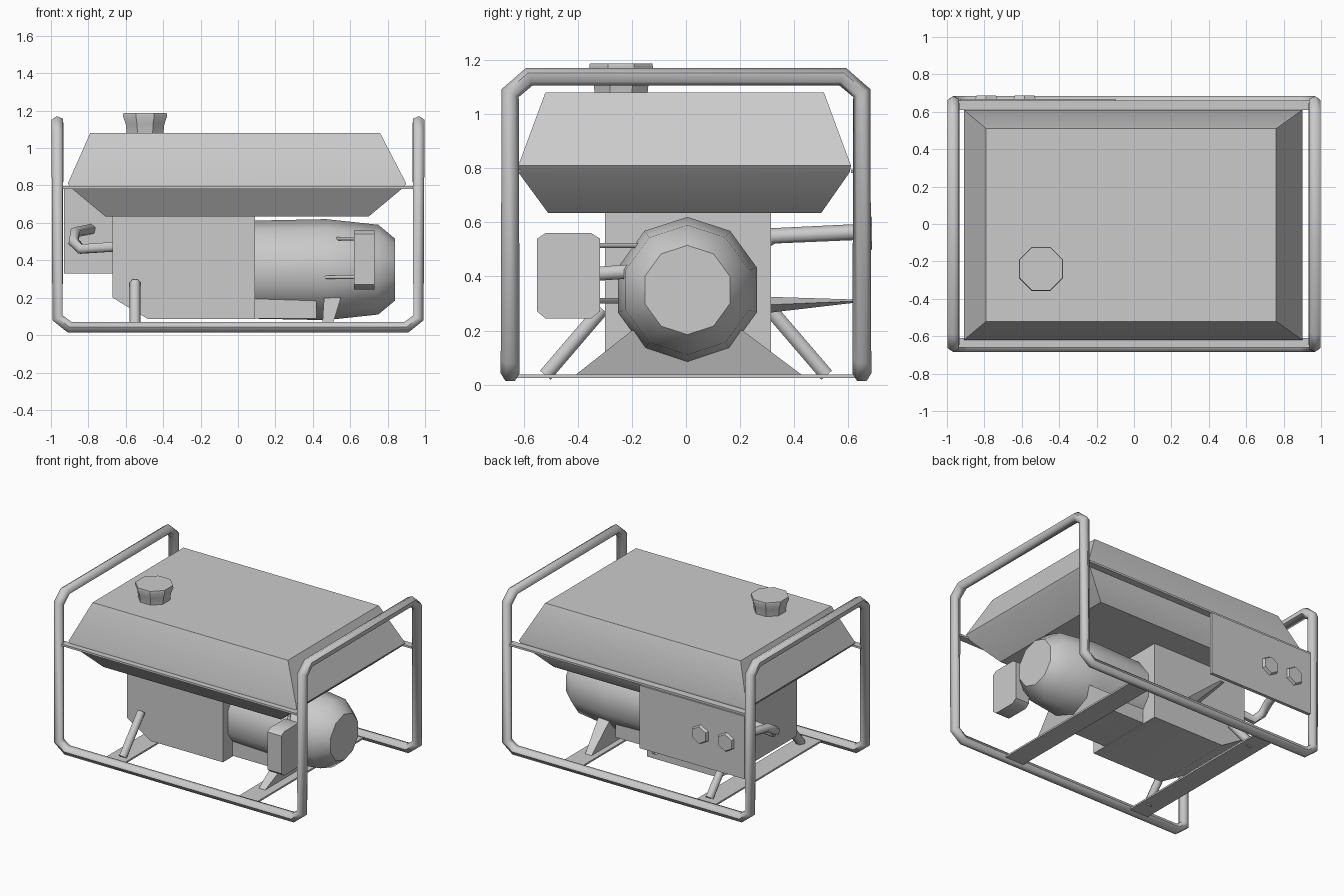
import bpy, bmesh, math
from mathutils import Vector

if "Cube" in bpy.data.objects:
    bpy.data.objects.remove(bpy.data.objects["Cube"])


def finish(ob, angle=35):
    bpy.ops.object.select_all(action='DESELECT')
    ob.select_set(True)
    bpy.context.view_layer.objects.active = ob
    if ob.type == 'CURVE':
        bpy.ops.object.convert(target='MESH')
        ob = bpy.context.object
    bpy.ops.object.shade_smooth_by_angle(angle=math.radians(angle))
    return ob


def loft(name, rings, angle=35):
    """Skin a list of equal-sized point rings and cap both ends."""
    bm = bmesh.new()
    vs = [[bm.verts.new(p) for p in r] for r in rings]
    n = len(rings[0])
    for a, b in zip(vs, vs[1:]):
        for i in range(n):
            j = (i + 1) % n
            bm.faces.new((a[i], a[j], b[j], b[i]))
    bm.faces.new(vs[0][::-1])
    bm.faces.new(vs[-1])
    bmesh.ops.recalc_face_normals(bm, faces=bm.faces)
    me = bpy.data.meshes.new(name)
    bm.to_mesh(me)
    bm.free()
    ob = bpy.data.objects.new(name, me)
    bpy.context.collection.objects.link(ob)
    return finish(ob, angle)


def rect(x0, x1, y0, y1, z):
    return [(x0, y0, z), (x1, y0, z), (x1, y1, z), (x0, y1, z)]


def box(name, x0, x1, y0, y1, z0, z1):
    return loft(name, [rect(x0, x1, y0, y1, z0), rect(x0, x1, y0, y1, z1)])


def turned(name, centre, axis, profile, sides, angle=35):
    """Rings along an axis; profile holds (offset, radius)."""
    rings = []
    for d, r in profile:
        ring = []
        for i in range(sides):
            t = 2 * math.pi * (i + .5) / sides
            c, s = r * math.cos(t), r * math.sin(t)
            p = {'x': (d, c, s), 'y': (c, d, s), 'z': (c, s, d)}[axis]
            ring.append(Vector(centre) + Vector(p))
        rings.append(ring)
    return loft(name, rings, angle)


def tube(name, pts, r, closed=False):
    cu = bpy.data.curves.new(name, 'CURVE')
    cu.dimensions = '3D'
    cu.bevel_depth = r
    cu.bevel_resolution = 1
    cu.use_fill_caps = True
    sp = cu.splines.new('POLY')
    sp.points.add(len(pts) - 1)
    for q, p in zip(sp.points, pts):
        q.co = (*p, 1)
    sp.use_cyclic_u = closed
    ob = bpy.data.objects.new(name, cu)
    bpy.context.collection.objects.link(ob)
    return finish(ob, 62)


# Roll cage: one continuous tube, two end hoops joined by two bottom rails
X, Y, B, T = .965, .65, .042, 1.138
hoop = [(.9, -Y, B), (X, -Y, B + .05), (X, -Y, T - .06), (X, -Y + .07, T)]
right = hoop + [(x, -y, z) for x, y, z in hoop[::-1]]
left = [(-x, y, z) for x, y, z in right[::-1]]
tube("tube_frame", right + left, .035, True)

# Flat rails under the tank seam
for s, n in ((-1, "front"), (1, "back")):
    box(n + "_tank_rail", -.96, .95, s * .635 - .025, s * .635 + .025, .782, .796)

# Fuel tank and cap
loft("fuel_tank", [rect(-.71, .70, -.51, .50, .635),
                   rect(-.89, .88, -.62, .605, .785),
                   rect(-.91, .90, -.62, .61, .81),
                   rect(-.79, .76, -.52, .51, 1.08)])
turned("fuel_cap", (-.497, -.24, 0), 'z',
       [(1.07, .105), (1.13, .112), (1.17, .128), (1.187, .125)], 8)

# Engine block with a chamfered lower corner
side = [(-.67, .64), (-.67, .20), (-.48, .085), (.09, .085), (.09, .64)]
loft("engine_block", [[(x, y, z) for x, z in side] for y in (-.3, .315)])

# Alternator housing
turned("alternator", (0, .005, .35), 'x',
       [(.08, .262), (.47, .27), (.75, .24), (.84, .165)], 10, 50)

# Cross members, alternator cradle and diagonal engine braces
box("engine_cross_member", -.64, -.49, -.64, .64, .025, .037)
box("alternator_cross_member", .41, .56, -.64, .64, .025, .037)
loft("alternator_cradle", [rect(.45, .50, -.41, .43, .035),
                           rect(.46, .55, -.2, .21, .2)])
box("alternator_foot", .08, .42, -.19, .2, .09, .2)
for s, n in ((-1, "front"), (1, "back")):
    tube(n + "_engine_brace", [(-.55, s * .52, .035), (-.55, s * .31, .28)], .03)

# Muffler at the front right with its brackets
muffler = [(-.55, .27), (-.52, .245), (-.35, .245), (-.318, .27),
           (-.318, .54), (-.35, .56), (-.52, .56), (-.55, .54)]
loft("muffler", [[(x, y, z) for y, z in muffler] for x in (.62, .73)], 50)
tube("upper_muffler_bracket", [(.63, -.33, .515), (.51, -.14, .515)], .011)
tube("lower_muffler_bracket", [(.63, -.33, .31), (.35, -.18, .31)], .011)
tube("muffler_inlet", [(.67, -.33, .41), (.67, -.18, .42)], .03)

# Control panel, sockets and support on the back
box("control_panel", -.93, -.1, .645, .668, .33, .78)
for i, x in enumerate((-.79, -.585)):
    turned(f"socket_{i + 1}", (x, 0, .56), 'y', [(.66, .072), (.688, .06)], 6)
loft("panel_support", [[(-.2 + a, .3, .295 + b) for a, b in
                        ((-.06, 0), (0, -.03), (.06, 0), (0, .03))],
                       [(-.2 + a, .65, .31 + b) for a, b in
                        ((-.02, 0), (0, -.004), (.02, 0), (0, .004))]])

# Bent cable conduit from the engine side to the panel
tube("cable_conduit", [(-.62, .2, .475), (-.84, .2, .46), (-.88, .24, .5),
                       (-.87, .32, .55), (-.79, .65, .565)], .03)
